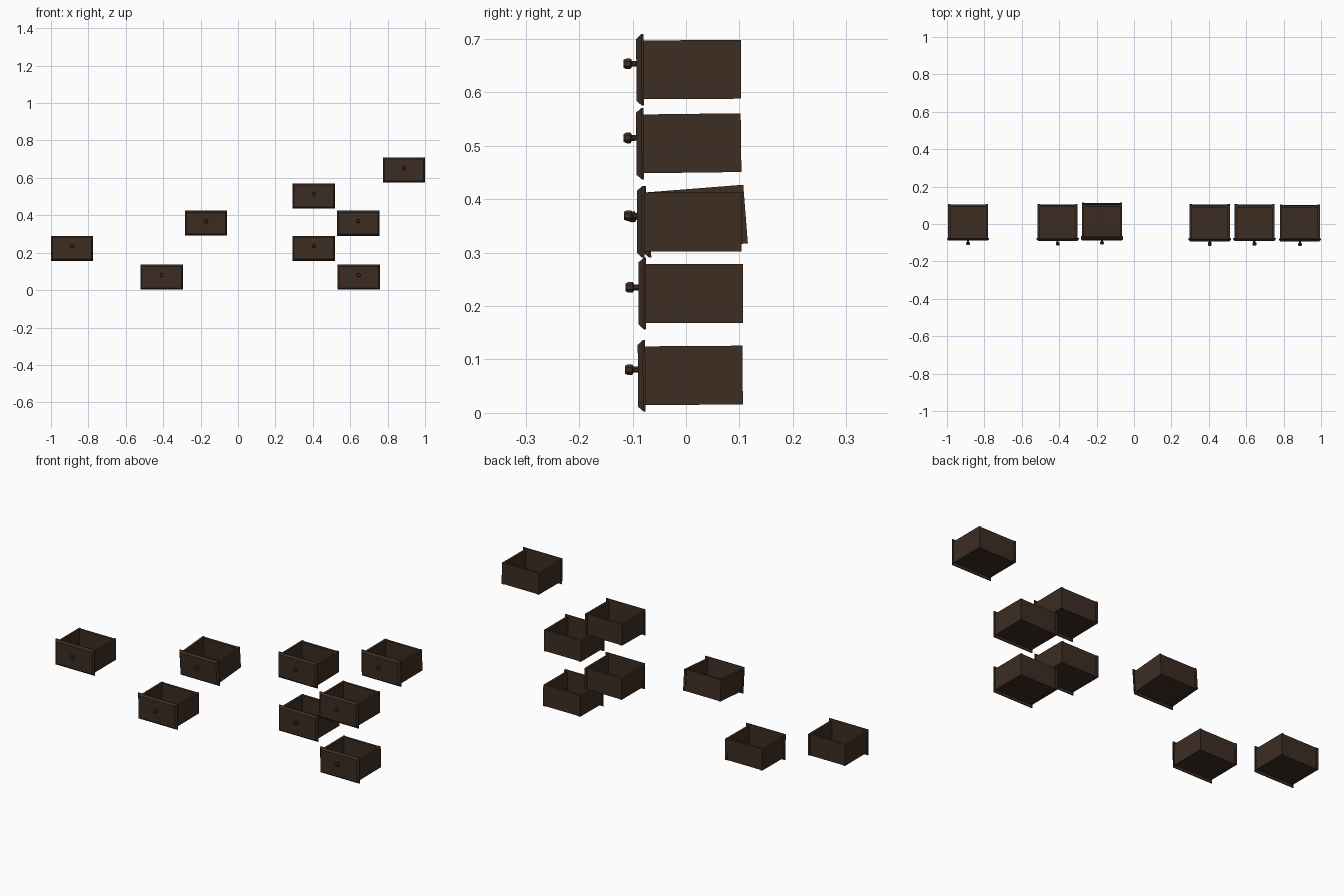
import bpy, bmesh, math
from mathutils import Matrix, Vector

if "Cube" in bpy.data.objects:
    bpy.data.objects.remove(bpy.data.objects["Cube"])

wood = bpy.data.materials.new("dark_brown_wood")
wood.diffuse_color = (0.045, 0.026, 0.0165, 1)
wood.use_nodes = True
wood.node_tree.nodes["Principled BSDF"].inputs["Base Color"].default_value = wood.diffuse_color

HW, HH = 0.107, 0.055      # half width / height of the drawer box
PW, PH = 0.113, 0.067      # half width / height of the front panel
T = 0.012                  # board thickness
BACK = 0.186               # box depth behind the front panel


def box(bm, x0, x1, y0, y1, z0, z1):
    m = Matrix.Translation(((x0 + x1) / 2, (y0 + y1) / 2, (z0 + z1) / 2)) \
        @ Matrix.Diagonal((x1 - x0, y1 - y0, z1 - z0, 1))
    bmesh.ops.create_cube(bm, size=1, matrix=m)


def loft(bm, rings):
    """Skin a list of equal-length point rings and cap both ends."""
    loops = [[bm.verts.new(p) for p in r] for r in rings]
    n = len(loops[0])
    for a, b in zip(loops, loops[1:]):
        for i in range(n):
            j = (i + 1) % n
            bm.faces.new((a[i], a[j], b[j], b[i]))
    bm.faces.new(loops[0])
    bm.faces.new(loops[-1])


def rect(y, w, h):
    return [Vector((sx * w, y, sz * h)) for sx, sz in ((-1, -1), (1, -1), (1, 1), (-1, 1))]


def circle(y, r, z, n=8):
    return [Vector((r * math.cos(math.tau * (i + .5) / n), y,
                    z + r * math.sin(math.tau * (i + .5) / n))) for i in range(n)]


def make_mesh():
    # Local origin: middle of the front panel's back edge
    bm = bmesh.new()
    # side boards, back board, base board
    box(bm, -HW, -HW + T, 0, BACK, -HH, HH)
    box(bm, HW - T, HW, 0, BACK, -HH, HH)
    box(bm, -HW + T, HW - T, BACK - T - 0.003, BACK - 0.003, -HH, HH)
    box(bm, -HW + T, HW - T, 0, BACK - T - 0.003, -HH + 0.002, -HH + 0.01)
    # bevelled front panel
    loft(bm, [rect(0.004, PW, PH), rect(0.0, PW, PH), rect(-0.010, PW - 0.008, PH - 0.009)])
    # knob
    k = 0.0115
    loft(bm, [circle(-0.009, 0.006, k), circle(-0.018, 0.006, k), circle(-0.021, 0.011, k),
              circle(-0.028, 0.011, k), circle(-0.034, 0.008, k)])
    bmesh.ops.recalc_face_normals(bm, faces=bm.faces)
    me = bpy.data.meshes.new("drawer")
    bm.to_mesh(me)
    bm.free()
    me.materials.append(wood)
    return me


mesh = make_mesh()

# centre x, y of panel, centre z, backward-up tilt in degrees
drawers = [
    (-0.887, -0.079, 0.2235, 0),
    (-0.408, -0.080, 0.0695, 0.4),
    (-0.171, -0.074, 0.3575, 4.5),
    (0.405, -0.083, 0.5035, 0.7),
    (0.405, -0.079, 0.2235, 0),
    (0.643, -0.082, 0.3575, 0),
    (0.645, -0.080, 0.0695, 0.4),
    (0.887, -0.083, 0.6420, 0.3),
]
for i, (x, y, z, tilt) in enumerate(drawers, 1):
    ob = bpy.data.objects.new(f"drawer_{i}", mesh)
    ob.location = (x, y, z)
    ob.rotation_euler = (math.radians(tilt), 0, 0)
    bpy.context.collection.objects.link(ob)
